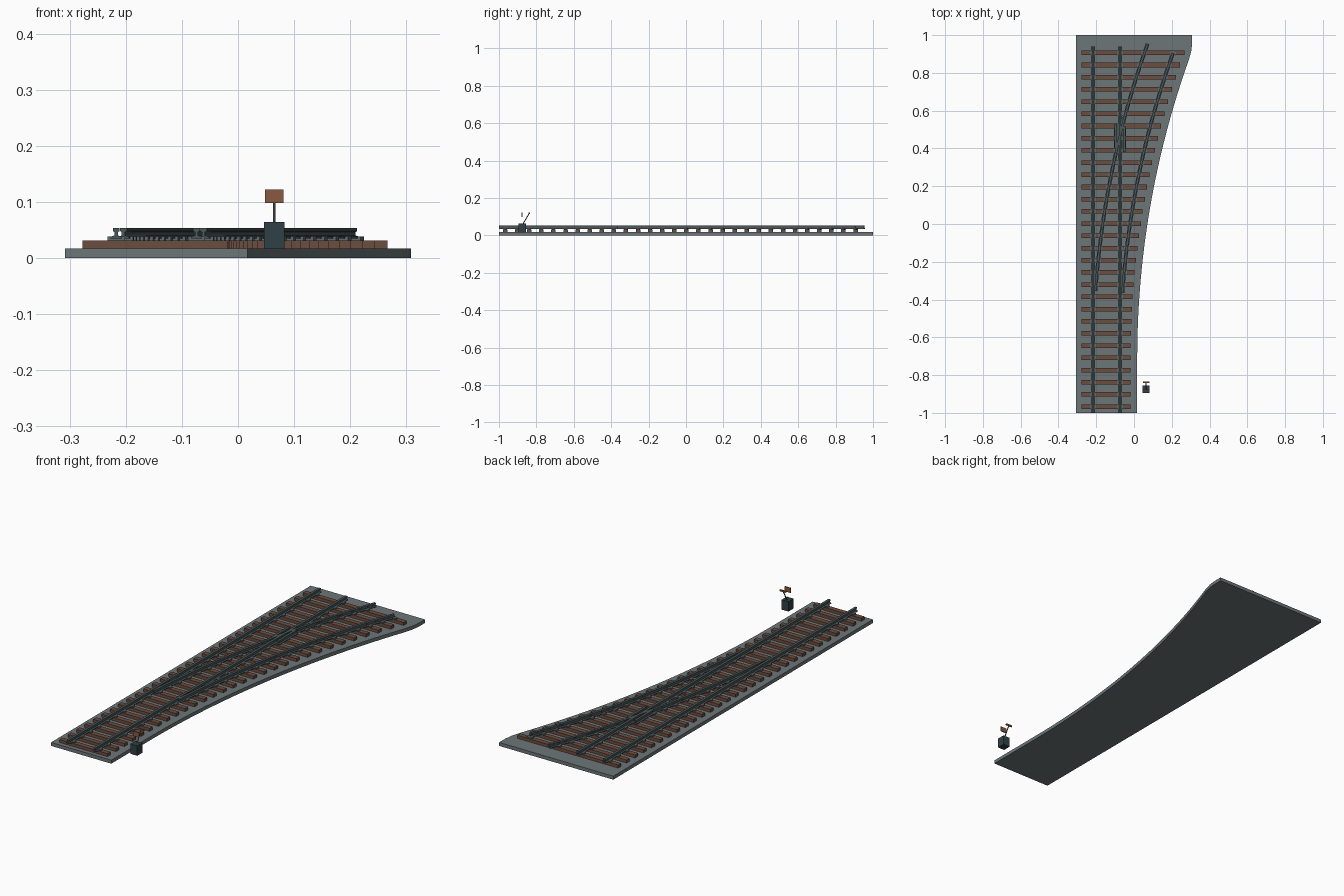
import bpy, bmesh, math
from mathutils import Vector, Matrix

cube = bpy.data.objects.get("Cube")
if cube:
    bpy.data.objects.remove(cube, do_unlink=True)


def material(name, rgb):
    m = bpy.data.materials.new(name)
    m.use_nodes = True
    col = (*rgb, 1)
    m.diffuse_color = col
    m.node_tree.nodes["Principled BSDF"].inputs["Base Color"].default_value = col
    return m


gravel = material("gravel grey", (.15, .18, .19))
wood = material("sleeper brown", (.15, .075, .05))
steel = material("rail steel", (.07, .095, .10))
plate_grey = material("chair grey", (.12, .145, .15))
box_blue = material("switch box blue grey", (.03, .05, .062))
signal = material("signal brown", (.25, .1, .055))


def finish(name, bm, mat):
    bmesh.ops.recalc_face_normals(bm, faces=bm.faces)
    me = bpy.data.meshes.new(name)
    bm.to_mesh(me)
    bm.free()
    me.materials.append(mat)
    ob = bpy.data.objects.new(name, me)
    bpy.context.collection.objects.link(ob)
    return ob


def add_box(bm, centre, size, turn=0):
    mat = (Matrix.Translation(centre) @ Matrix.Rotation(turn, 4, 'Z')
           @ Matrix.Diagonal((*size, 1)))
    bmesh.ops.create_cube(bm, size=1, matrix=mat)


def box(name, centre, size, mat):
    bm = bmesh.new()
    add_box(bm, centre, size)
    return finish(name, bm, mat)


# Track geometry: straight rails, plus an arc leaving towards +x
LEFT, RIGHT = -.217, -.074
RADIUS, ARC_START, ARC_END, TIP = 4.79, -.71, .344, .072
CENTRE_X = RIGHT + RADIUS


def arc_point(radius, a):
    return Vector((CENTRE_X - radius * math.cos(a), ARC_START + radius * math.sin(a)))


def arc_x(radius, y):
    a = math.asin(max(0, y - ARC_START) / radius)
    return arc_point(radius, a).x, a


# Ballast bed
outline = [Vector(p) for p in ((-.308, 1), (-.308, -1), (.017, -1))]
outline += [arc_point(RADIUS - .091, ARC_END * i / 24) for i in range(25)]
outline += [Vector(p) for p in ((.303, .915), (.308, .955), (.308, 1))]
bm = bmesh.new()
face = bm.faces.new([bm.verts.new((p.x, p.y, 0)) for p in outline])
top = bmesh.ops.extrude_face_region(bm, geom=[face])
bmesh.ops.translate(bm, vec=(0, 0, .017),
                    verts=[v for v in top["geom"] if isinstance(v, bmesh.types.BMVert)])
finish("ballast_bed", bm, gravel)

# Sleepers, and the chairs that hold the rails on them
sleepers, chairs = bmesh.new(), bmesh.new()
for i in range(30):
    y = -.967 + i * .0646
    end = arc_x(RADIUS - .056, y)[0]
    start = -.277
    add_box(sleepers, ((start + end) / 2, y, .024), (end - start, .024, .015))
    for x in (LEFT, RIGHT):
        add_box(chairs, (x, y, .0345), (.031, .018, .007))
    if y > -.36:
        for r in (RADIUS, RADIUS + RIGHT - LEFT):
            x, a = arc_x(r, y)
            add_box(chairs, (x, y, .0345), (.031, .018, .007), -a)
finish("sleepers", sleepers, wood)
finish("rail_chairs", chairs, plate_grey)

# Rails: one I-shaped section swept along each path
HALF = [(.010, .035), (.010, .038), (.003, .040), (.003, .046), (.006, .048), (.006, .0535)]
SECTION = HALF + [(-w, z) for w, z in reversed(HALF)]


def rail(name, path):
    bm = bmesh.new()
    rings = []
    for i, p in enumerate(path):
        d = (path[min(i + 1, len(path) - 1)] - path[max(i - 1, 0)]).normalized()
        side = Vector((d.y, -d.x))
        rings.append([bm.verts.new((*(p + side * w), z)) for w, z in SECTION])
    n = len(SECTION)
    for a, b in zip(rings, rings[1:]):
        for k in range(n):
            bm.faces.new((a[k], a[(k + 1) % n], b[(k + 1) % n], b[k]))
    bm.faces.new(rings[0])
    bm.faces.new(rings[-1])
    finish(name, bm, steel)


for name, x in (("straight_rail_left", LEFT), ("straight_rail_right", RIGHT)):
    rail(name, [Vector((x, -1)), Vector((x, .94))])
for name, r in (("curved_rail_right", RADIUS), ("curved_rail_left", RADIUS + RIGHT - LEFT)):
    rail(name, [arc_point(r, TIP + (ARC_END - TIP) * i / 24) for i in range(25)])

# Short wing rails beside the crossing
rail("wing_rail_right", [Vector((RIGHT + .022, .38)), Vector((RIGHT + .022, .52))])
rail("wing_rail_left", [Vector((RIGHT - .022, .40)), Vector((RIGHT - .022, .53))])

# Switch stand: box, slanted lever with grip, and signal plate
box("switch_box", (.0645, -.875, .040), (.037, .040, .048), box_blue)
low, high = Vector((.0645, -.872, .060)), Vector((.0645, -.838, .118))
bm = bmesh.new()
bmesh.ops.create_cone(bm, cap_ends=True, segments=8, radius1=.0025, radius2=.0025,
                      depth=(high - low).length)
turn = (high - low).to_track_quat('Z', 'Y').to_matrix().to_4x4()
bm.transform(Matrix.Translation((low + high) / 2) @ turn)
finish("switch_lever", bm, plate_grey)
box("lever_grip", high, (.033, .007, .007), signal)
box("signal_plate", (.0645, -.877, .110), (.033, .004, .024), signal)
